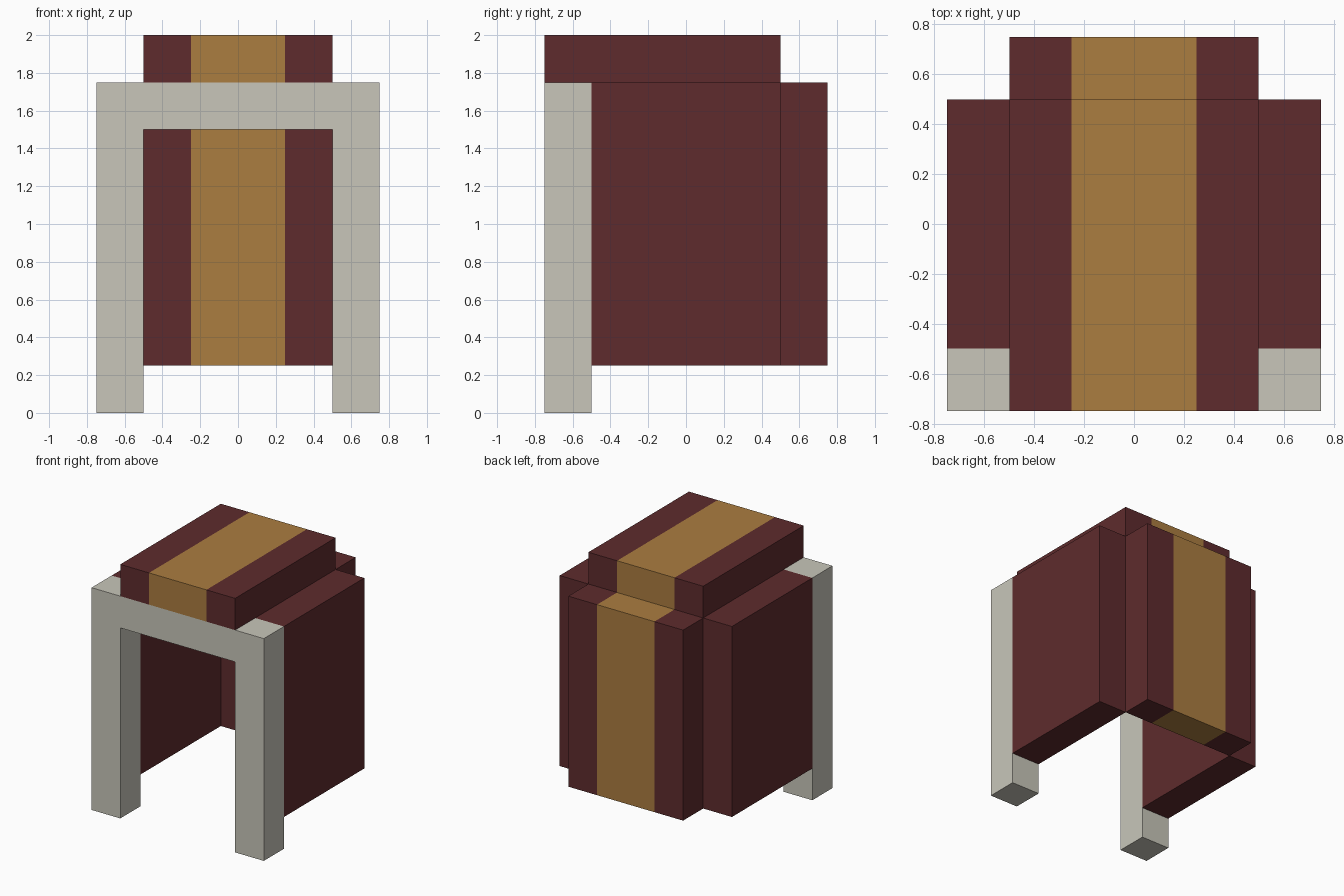
import bpy
import bmesh
from mathutils import Vector

if "Cube" in bpy.data.objects:
    bpy.data.objects.remove(bpy.data.objects["Cube"])


def srgb(c):
    c /= 255
    return c / 12.92 if c <= 0.04045 else ((c + 0.055) / 1.055) ** 2.4


def material(name, r, g, b):
    m = bpy.data.materials.new(name)
    m.diffuse_color = (srgb(r), srgb(g), srgb(b), 1)
    m.use_nodes = True
    m.node_tree.nodes["Principled BSDF"].inputs["Base Color"].default_value = m.diffuse_color
    return m


maroon = material("dark maroon", 94, 43, 45)
gold = material("ochre gold", 171, 125, 64)
stone = material("pale stone", 200, 198, 186)


def finish(bm, name, mats):
    bmesh.ops.recalc_face_normals(bm, faces=bm.faces)
    mesh = bpy.data.meshes.new(name)
    for m in mats:
        mesh.materials.append(m)
    bm.to_mesh(mesh)
    bm.free()
    ob = bpy.data.objects.new(name, mesh)
    bpy.context.collection.objects.link(ob)
    return ob


def box(name, lo, hi, stripe=0):
    """Box between two corners; an optional gold band runs where |x| < stripe."""
    lo, hi = Vector(lo), Vector(hi)
    bm = bmesh.new()
    bmesh.ops.create_cube(bm, size=1)
    for v in bm.verts:
        v.co = Vector((lo[i] + (v.co[i] + 0.5) * (hi[i] - lo[i]) for i in range(3)))
    if stripe:
        for x in (-stripe, stripe):
            bmesh.ops.bisect_plane(bm, geom=bm.verts[:] + bm.edges[:] + bm.faces[:],
                                   plane_co=(x, 0, 0), plane_no=(1, 0, 0))
        for f in bm.faces:
            f.material_index = int(abs(f.calc_center_median().x) < stripe)
    return finish(bm, name, (maroon, gold))


# Front arch: upside-down U profile extruded backwards
half = [(0.75, 0), (0.75, 1.75)], [(0.5, 1.5), (0.5, 0)]
profile = [(-0.75, 0), (-0.5, 0), (-0.5, 1.5), *half[1], *half[0], (-0.75, 1.75)]
bm = bmesh.new()
face = bm.faces.new([bm.verts.new((x, -0.75, z)) for x, z in profile])
ext = bmesh.ops.extrude_face_region(bm, geom=[face], use_keep_orig=True)
bmesh.ops.translate(bm, vec=(0, 0.25, 0),
                    verts=[g for g in ext["geom"] if isinstance(g, bmesh.types.BMVert)])
finish(bm, "front_arch", (stone,))

# Side walls
box("left_wall", (-0.75, -0.5, 0.25), (-0.5, 0.5, 1.75))
box("right_wall", (0.5, -0.5, 0.25), (0.75, 0.5, 1.75))

# Striped back and roof panels
box("back_panel", (-0.5, 0.5, 0.25), (0.5, 0.75, 1.75), 0.25)
box("roof_panel", (-0.5, -0.75, 1.75), (0.5, 0.5, 2.0), 0.25)
